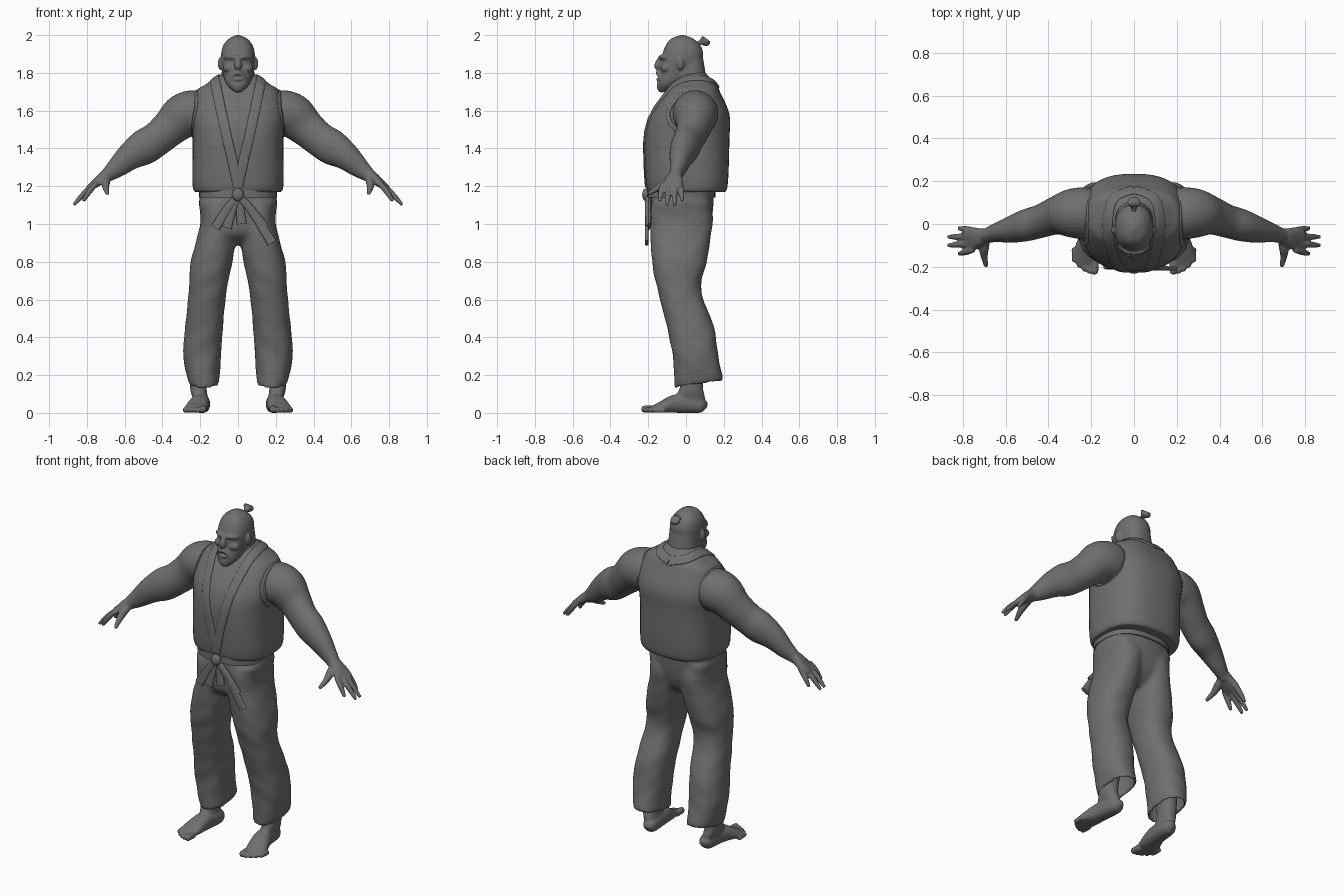
import bpy, bmesh
from math import sin, cos, tau, radians, copysign
from mathutils import Vector
from mathutils.bvhtree import BVHTree

cube = bpy.data.objects.get("Cube")
if cube:
    bpy.data.objects.remove(cube)

grey = bpy.data.materials.new("clay_grey")
grey.use_nodes = True
grey.diffuse_color = (.16, .16, .16, 1)
shader = grey.node_tree.nodes["Principled BSDF"]
shader.inputs["Base Color"].default_value = grey.diffuse_color

UP = Vector((0, 0, 1))
FRONT = Vector((0, -1, 0))


def finish(name, bm):
    bmesh.ops.recalc_face_normals(bm, faces=bm.faces)
    mesh = bpy.data.meshes.new(name)
    bm.to_mesh(mesh)
    bm.free()
    mesh.shade_smooth()
    mesh.set_sharp_from_angle(angle=radians(50))
    mesh.materials.append(grey)
    part = bpy.data.objects.new(name, mesh)
    bpy.context.collection.objects.link(part)
    return part


def fuse(name, parts, voxel, rounds):
    """Blend overlapping closed parts into one sculpted skin."""
    bm = bmesh.new()
    for part in parts:
        bm.from_mesh(part.data)
        bpy.data.objects.remove(part)
    whole = finish(name, bm)
    blend = whole.modifiers.new("blend", "REMESH")
    blend.mode, blend.voxel_size, blend.use_smooth_shade = "VOXEL", voxel, True
    soften = whole.modifiers.new("soften", "SMOOTH")
    soften.factor, soften.iterations = .5, rounds
    return whole


def spline(rows, steps):
    """Smooth curve through rows of numbers."""
    padded = [rows[0], *rows, rows[-1]]
    out = []
    for before, start, end, after in zip(padded, padded[1:], padded[2:], padded[3:]):
        for i in range(steps):
            t = i / steps
            out.append([q + t / 2 * (r - p + t * (2 * p - 5 * q + 4 * r - s
                        + t * (3 * (q - r) + s - p)))
                        for p, q, r, s in zip(before, start, end, after)])
    return out + [list(rows[-1])]


def skin(name, loops):
    bm = bmesh.new()
    loops = [[bm.verts.new(point) for point in loop] for loop in loops]
    for low, high in zip(loops, loops[1:]):
        for i in range(len(low)):
            bm.faces.new((low[i - 1], low[i], high[i], high[i - 1]))
    bm.faces.new(loops[0])
    bm.faces.new(loops[-1])
    return finish(name, bm)


def outline(sides, roundness):
    """Unit superellipse as cosine and sine pairs."""
    for k in range(sides):
        angle = tau * k / sides
        yield [copysign(abs(v) ** (2 / roundness), v) for v in (cos(angle), sin(angle))]


def ring(z, half, front, back, mid=0):
    return z, half, front, back, mid


def node(x, y, z, wide, deep=None):
    return x, y, z, wide, wide if deep is None else deep


def column(name, rings, roundness=2.3, side=1, tilt=None, ripple=0):
    """Upright loft through rings; tilt slants the lower end."""
    loops = []
    for z, half, front, back, mid in spline(rings, 6):
        slant = tilt(z) if tilt else 0
        loop = []
        for c, s in outline(48, roundness):
            fold = 1 + ripple * sin(45 * z + 3 * c) * sin(9 * z + 5 * s)
            loop.append((side * (mid + half * c * fold),
                         (front + back) / 2 + (back - front) / 2 * s * fold,
                         z + slant * s))
        loops.append(loop)
    return skin(name, loops)


def sweep(name, nodes, normal=UP, roundness=2, sides=20, side=1, surface=None):
    """Loft along a path, laid on a surface if one is given."""
    data = spline(nodes, 5)
    points = [Vector((side * x, y, z)) for x, y, z, wide, deep in data]
    normals = [normal] * len(points)
    if surface:
        hits = [surface.find_nearest(point) for point in points]
        points, normals = [hit[0] for hit in hits], [hit[1] for hit in hits]
    loops = []
    for i, (point, facing) in enumerate(zip(points, normals)):
        along = points[min(i + 1, len(points) - 1)] - points[max(i - 1, 0)]
        across = along.cross(facing).normalized()
        out = across.cross(along).normalized()
        wide, deep = (max(v, .001) for v in data[i][3:])
        loops.append([point + across * wide * c + out * deep * s
                      for c, s in outline(sides, roundness)])
    return skin(name, loops)


def ball(name, centre, size):
    bm = bmesh.new()
    bmesh.ops.create_uvsphere(bm, u_segments=20, v_segments=12, radius=1)
    for vert in bm.verts:
        vert.co = Vector(c + s * q for c, s, q in zip(centre, size, vert.co))
    return finish(name, bm)


# Jacket body and belt
jacket = column("jacket", [
    ring(1.17, .21, -.18, .19), ring(1.2, .24, -.21, .22), ring(1.45, .24, -.22, .23),
    ring(1.58, .25, -.19, .23), ring(1.7, .22, -.11, .18), ring(1.74, .17, -.08, .16),
    ring(1.8, .08, -.03, .1)], roundness=2.6)
surface = BVHTree.FromPolygons([vert.co for vert in jacket.data.vertices],
                               [face.vertices[:] for face in jacket.data.polygons])
column("belt", [ring(z, .206, -.205, .155) for z in (1.14, 1.18)], roundness=2.5)

# Head, neck and face, blended
head = [
    column("neck", [ring(1.64, .1, -.09, .13), ring(1.88, .08, -.06, .09)]),
    column("skull", [
        ring(1.7, .02, -.14, -.1), ring(1.74, .06, -.15, -.03), ring(1.8, .08, -.14, .06),
        ring(1.88, .09, -.13, .09), ring(1.94, .08, -.11, .08), ring(1.98, .05, -.08, .04),
        ring(2, .01, -.03, -.01)]),
    sweep("nose", [node(0, -.13, 1.89, wide=.01), node(0, -.15, 1.84, wide=.02, deep=.018),
                   node(0, -.14, 1.82, wide=.012)], FRONT),
    sweep("moustache", [node(.04 * t, -.15 + .02 * t * t, 1.8 - .04 * t * t, wide=.01)
                        for t in (-1, -.5, 0, .5, 1)], FRONT),
    ball("lower_lip", (0, -.147, 1.765), (.025, .012, .008)),
    ball("chin_beard", (0, -.13, 1.73), (.03, .025, .035))]
trousers = [column("seat", [
    ring(.89, .03, -.1, .05), ring(.95, .16, -.18, .11),
    ring(1.05, .2, -.19, .14), ring(1.2, .2, -.18, .15)], roundness=2.5)]

for side, tag in ((1, "left_"), (-1, "right_")):
    head += [
        ball("ear", (side * .092, -.03, 1.85), (.015, .02, .035)),
        ball("cheek", (side * .045, -.105, 1.825), (.035, .03, .025)),
        sweep("brow", [node(.005, -.132, 1.878, wide=.012), node(.035, -.128, 1.885, wide=.013),
                       node(.07, -.1, 1.88, wide=.01)], FRONT, side=side)]

    # Lapel band and armhole edge lie on the jacket
    lapel = ((0, .16, 1.74), (.09, .12, 1.76), (.12, .02, 1.77),
             (.11, -.1, 1.7), (.05, -.2, 1.43), (0, -.21, 1.2))
    sweep(tag + "lapel", [node(*point, wide=.026, deep=.007) for point in lapel],
          roundness=3, side=side, surface=surface)
    hoop = [tau * k / 12 for k in range(13)]
    sweep(tag + "armhole_edge", [
        node(.24, .04 + .14 * cos(angle), 1.59 + .12 * sin(angle), wide=.012, deep=.006)
        for angle in hoop], roundness=3, side=side, surface=surface)

    # Arm, palm, fingers and thumb, blended
    arm = [
        sweep("limb", [
            node(.17, .05, 1.6, wide=.1), node(.22, .05, 1.59, wide=.12),
            node(.29, .05, 1.57, wide=.115, deep=.12), node(.36, .04, 1.51, wide=.09, deep=.1),
            node(.43, .015, 1.45, wide=.078, deep=.092), node(.5, -.005, 1.405, wide=.075, deep=.094),
            node(.57, -.025, 1.36, wide=.063, deep=.075), node(.64, -.04, 1.3, wide=.045, deep=.055),
            node(.69, -.055, 1.26, wide=.034, deep=.038), node(.71, -.06, 1.24, wide=.03)],
            sides=32, side=side),
        sweep("palm", [
            node(.67, -.05, 1.27, wide=.03), node(.71, -.06, 1.25, wide=.04, deep=.03),
            node(.76, -.07, 1.21, wide=.055, deep=.02), node(.79, -.08, 1.19, wide=.04, deep=.01)],
            roundness=2.4, side=side),
        sweep("thumb", [
            node(.69, -.06, 1.25, wide=.02), node(.7, -.11, 1.22, wide=.023),
            node(.7, -.15, 1.19, wide=.017), node(.69, -.2, 1.16, wide=.01)], side=side)]
    for i in range(4):
        outer = i in (0, 3)
        base = Vector((.75, -.12 + .03 * i, 1.215))
        tip = Vector((.82, -.14 + .04 * i, 1.12) if outer else (.87, -.14 + .04 * i, 1.1))
        arm.append(sweep("finger", [
            node(*(base.lerp(tip, t) + UP * .03 * t * (1 - t)), wide=size)
            for t, size in ((0, .014), (.4, .016), (.7, .014), (1, .009))], side=side))
    fuse(tag + "arm", arm, voxel=.006, rounds=4)

    # Trouser leg with a slanted hem
    trousers += [
        column("leg", [
            ring(1.12, .1, -.18, .13, mid=.11), ring(1, .1, -.19, .14, mid=.1),
            ring(.8, .11, -.18, .11, mid=.14), ring(.65, .1, -.15, .08, mid=.16),
            ring(.45, .1, -.1, .15, mid=.18), ring(.3, .1, -.07, .17, mid=.19),
            ring(.15, .08, -.06, .2, mid=.18)], side=side, ripple=.02,
            tilt=lambda z: .02 * max(0, 1 - (z - .15) / .2)),
        ball("buttock", (side * .1, .06, 1.03), (.085, .085, .12))]

    # Bare foot with toes, blended
    foot = [
        column("ankle", [
            ring(.02, .03, -.06, .09, mid=.19), ring(.08, .04, -.06, .1, mid=.2),
            ring(.15, .045, -.03, .09, mid=.21), ring(.35, .06, -.03, .11, mid=.2)], side=side),
        sweep("sole", [
            node(.19, .11, .03, wide=.01), node(.19, .08, .04, wide=.04),
            node(.2, -.04, .05, wide=.05), node(.22, -.13, .03, wide=.06, deep=.03),
            node(.23, -.19, .02, wide=.05, deep=.01)], roundness=2.3, side=side)]
    for i in range(5):
        size = .015 if i else .02
        x, tip = .185 + .023 * i, -.236 + .0035 * i * i
        foot.append(sweep("toe", [
            node(x, tip + back, size, wide=size * taper)
            for back, taper in ((.07, 1), (.02, .95), (.006, .8), (0, .3))], side=side))
    fuse(tag + "foot", foot, voxel=.006, rounds=3)

fuse("head", head, voxel=.005, rounds=4)
sweep("topknot", [node(0, .05, 1.95, wide=.02), node(0, .07, 1.96, wide=.01),
                  node(0, .1, 1.97, wide=.03), node(0, .11, 1.98, wide=.02)])

# Trousers blended, then opened at the hems
blended = fuse("trouser_blend", trousers, voxel=.012, rounds=8)
graph = bpy.context.evaluated_depsgraph_get()
bm = bmesh.new()
bm.from_mesh(blended.evaluated_get(graph).to_mesh())
bpy.data.objects.remove(blended)
bm.normal_update()
bmesh.ops.delete(bm, context="FACES", geom=[
    face for face in bm.faces if face.normal.z < -.7 and face.calc_center_median().z < .24])
cloth = finish("trousers", bm).modifiers.new("cloth", "SOLIDIFY")
cloth.thickness = .008

# Belt knot and hanging ends
ball("belt_knot", (0, -.212, 1.155), (.032, .02, .034))
tips = {"long_belt_end": (.18, .9), "second_belt_end": (.14, .98), "short_belt_end": (-.12, .98),
        "middle_belt_end": (-.06, .98), "folded_belt_end": (.02, 1)}
for i, (name, (x, z)) in enumerate(tips.items()):
    sweep(name, [node(x * t, -.208 + .003 * i, 1.15 + (z - 1.15) * t ** 1.2,
                      wide=.016 + .01 * t, deep=.01) for t in (0, .3, .6, 1)],
          FRONT, roundness=3.5)
